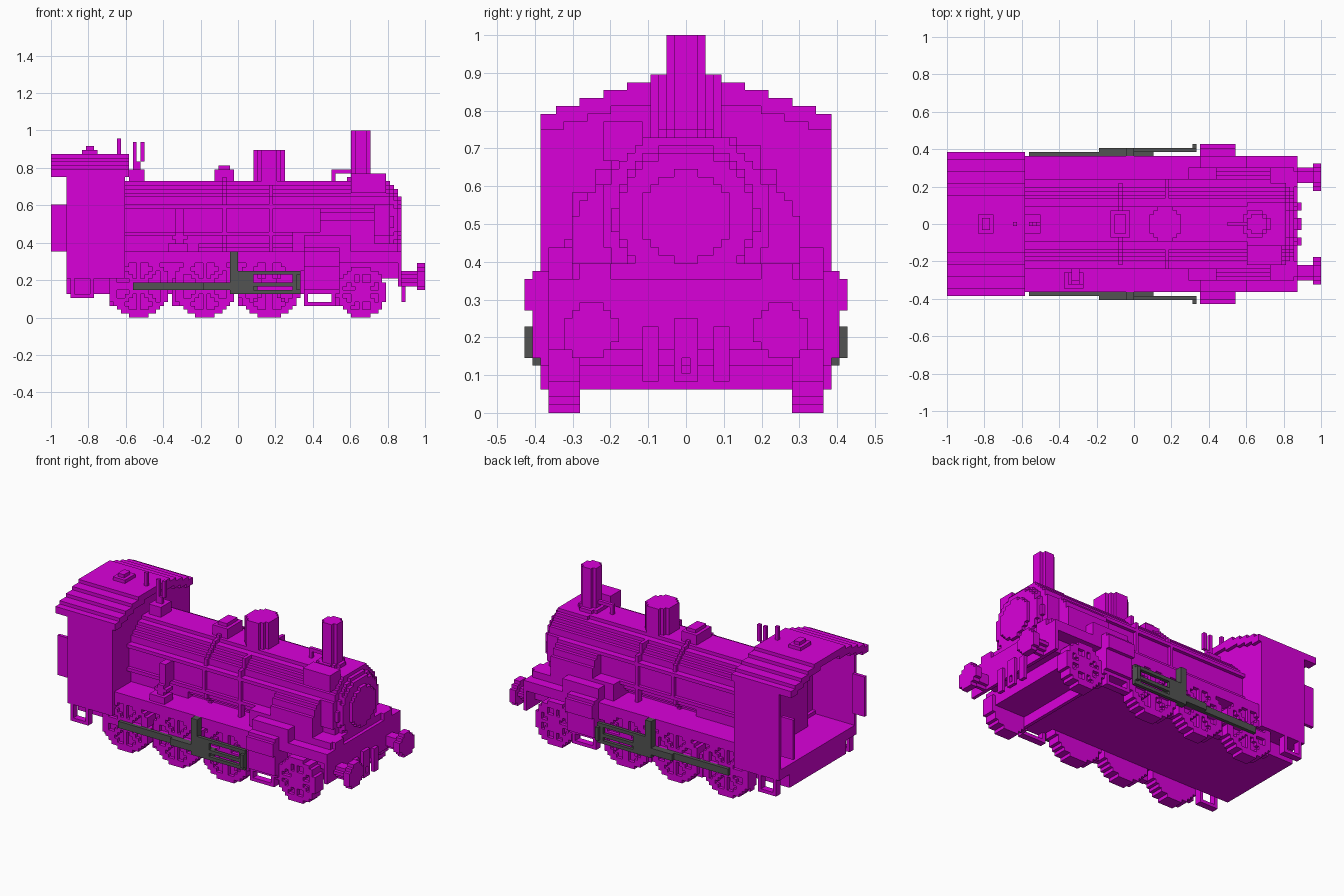
import bpy, bmesh, math
from itertools import product

N = 48  # grid cells per unit

if "Cube" in bpy.data.objects:
    bpy.data.objects.remove(bpy.data.objects["Cube"])


def material(name, rgb):
    m = bpy.data.materials.new(name)
    m.use_nodes = True
    m.diffuse_color = (*rgb, 1)
    m.node_tree.nodes["Principled BSDF"].inputs["Base Color"].default_value = (*rgb, 1)
    return m


MAGENTA = material("magenta_paint", (0.7, 0, 0.7))
GREY = material("dark_grey_metal", (0.085, 0.088, 0.085))


def span(a, b, shift=0):
    lo = round(a * N + shift)
    return range(lo, max(lo + 1, round(b * N + shift)))


def center(c):
    return ((c[0] + .5) / N, c[1] / N, (c[2] + .5) / N)


def box(x0, x1, y0, y1, z0, z1, keep=None):
    """Cells of a block, optionally only those whose centre passes the rule."""
    cells = set(product(span(x0, x1), span(y0, y1, .5), span(z0, z1)))
    return {c for c in cells if keep(*center(c))} if keep else cells


def mid(x0, x1, w, z0, z1):
    """Block centred on the long axis with half width w."""
    return box(x0, x1, -w, w, z0, z1)


def drum_x(x0, x1, cy, cz, r):
    return box(x0, x1, cy - r - .03, cy + r + .03, cz - r - .03, cz + r + .03,
               lambda x, y, z: math.hypot(y - cy, z - cz) < r)


def drum_z(cx, r, z0, z1):
    return box(cx - r - .03, cx + r + .03, -r - .03, r + .03, z0, z1,
               lambda x, y, z: math.hypot(x - cx, y) < r)


def both(cells):
    return cells | {(i, -j, k) for i, j, k in cells}


def part(name, cells, mat=MAGENTA):
    """Make the outer skin of a set of cells, with flat areas merged."""
    bm, verts = bmesh.new(), {}

    def vert(p):
        if p not in verts:
            verts[p] = bm.verts.new((p[0] / N, (p[1] - .5) / N, p[2] / N))
        return verts[p]

    for c in sorted(cells):
        for axis, side in product(range(3), (0, 1)):
            n = list(c)
            n[axis] += 1 if side else -1
            if tuple(n) in cells:
                continue
            u, v = (axis + 1) % 3, (axis + 2) % 3
            quad = []
            for a, b in ((0, 0), (1, 0), (1, 1), (0, 1)):
                p = list(c)
                p[axis] += side
                p[u] += a
                p[v] += b
                quad.append(vert(tuple(p)))
            bm.faces.new(quad if side else quad[::-1])
    bmesh.ops.dissolve_limit(bm, angle_limit=.01, verts=bm.verts[:], edges=bm.edges[:])
    mesh = bpy.data.meshes.new(name)
    bm.to_mesh(mesh)
    bm.free()
    mesh.materials.append(mat)
    ob = bpy.data.objects.new(name, mesh)
    bpy.context.collection.objects.link(ob)


# Underframe and running board
part("main_frame", mid(-.61, .78, .28, .125, .33) | mid(-.92, -.61, .28, .125, .25)
     | mid(.78, .86, .28, .21, .33))
part("running_board", mid(-.61, .87, .365, .29, .35))
part("cross_bar", mid(.54, .56, .285, .06, .125))


# Spoked wheels, each with a brake block behind it
def wheel(cx, r):
    def rule(x, y, z):
        dx, dz = x - cx, z - r
        d = math.hypot(dx, dz)
        spoke = min(abs(dx * math.sin(a) - dz * math.cos(a))
                    for a in (i * math.pi / 4 for i in range(4)))
        rim = d > r - .04 or d < .05 or spoke < .013
        return d < r and (rim or y < .34)
    return both(box(cx - r, cx + r, .285, .365, 0, 2 * r, rule))


for name, cx, r in (("rear", -.53, .167), ("middle", -.177, .167),
                    ("drive", .167, .167), ("leading", .66, .135)):
    part(name + "_wheels", wheel(cx, r))
    part(name + "_brakes", both(box(cx - r, cx - r + .04, .3, .345, .06, .2)))

# Boiler, band, rails and pipes
CZ = .52
part("boiler", drum_x(-.61, .62, 0, CZ, .222) - mid(-.61, .62, .3, .73, .76))
part("boiler_band", drum_x(-.085, -.065, 0, CZ, .24) - mid(-.1, 0, .3, .74, .78))
part("handrails", both(box(-.61, .6, .215, .235, .585, .605)))
part("lower_pipes", both(box(-.61, .35, .215, .235, .44, .46)))
part("sand_pipes", both(box(.17, .19, .14, .2, .64, .7) | box(.17, .19, .2, .235, .35, .65)))
part("firebox", mid(-.61, -.2, .2, .33, .5))

# Smokebox and stepped round door
part("smokebox", drum_x(.6, .81, 0, CZ, .225) - mid(.6, .81, .3, .73, .76))
part("smokebox_door", drum_x(.8, .83, 0, CZ, .19) | drum_x(.82, .85, 0, CZ, .175)
     | drum_x(.84, .865, 0, CZ, .12))
part("door_handle", mid(.86, .88, .04, .51, .53) | mid(.86, .88, .012, .49, .555))
part("smokebox_saddle", mid(.5, .85, .3, .33, .4))
part("preheater", box(.6, .79, -.21, -.11, .66, .775))


# Sloping covers beside the smokebox
def slope(x, y, z):
    return abs(y) < .31 - max(0, z - .49) * .6 and (z < .46 or x > .44)


part("side_covers", both(box(.3, .73, .15, .32, .35, .6, slope)))
part("cover_bases", both(box(.36, .6, .27, .365, .35, .43)))

# Chimney, dome and boiler top fittings
part("chimney", drum_z(.656, .058, .7, 1))
part("chimney_base", drum_z(.656, .075, .7, .76))
part("chimney_bracket", mid(.49, .62, .012, .78, .8) | mid(.49, .51, .012, .72, .8))
part("steam_dome", drum_z(.167, .09, .7, .9))
part("sand_box", mid(-.12, -.03, .08, .7, .8) | mid(-.105, -.045, .05, .79, .82))
part("safety_valves", mid(-.59, -.49, .06, .7, .8) | mid(-.565, -.515, .012, .8, .84)
     | mid(-.57, -.55, .012, .83, .94) | mid(-.525, -.505, .012, .83, .94))
part("whistle", mid(-.655, -.635, .012, .86, .96))


# Cab with open back
def roof_height(y):
    return .88 - .7 * y * y


part("cab_roof", box(-1, -.59, -.385, .385, .74, .9,
                     lambda x, y, z: roof_height(y) - .05 < z < roof_height(y) and z > .75))
part("cab_side_walls", both(box(-.92, -.61, .365, .385, .24, .77)))
part("cab_front_wall", box(-.635, -.61, -.385, .385, .24, .88,
                           lambda x, y, z: z < roof_height(y)))
part("cab_floor", mid(-.92, -.61, .385, .2, .27))
part("cab_backhead", drum_x(-.7, -.63, 0, CZ, .2) | mid(-.7, -.63, .2, .26, .52))
part("cab_gates", both(box(-1, -.92, .34, .365, .35, .6)))
part("roof_vent", mid(-.84, -.76, .06, .87, .9) | mid(-.82, -.78, .04, .89, .92))


# Open step frames hung under the body
def hoop(x0, x1, z0, z1):
    ring = box(x0, x1, .345, .385, z0, z1) - box(x0 + .021, x1 - .021, .345, .385, z0 + .021, z1)
    return both(ring)


part("cab_steps", hoop(-.9, -.77, .11, .24))
part("cylinder_drains", hoop(.36, .53, .065, .14))

# Cylinders
part("cylinders", both(box(.36, .545, .28, .385, .125, .3) | box(.36, .545, .38, .405, .15, .3)))
part("valve_chests", both(box(.36, .545, .36, .425, .27, .37)
                          - box(.36, .545, .405, .425, .35, .37)))
part("guide_hangers", both(box(.28, .36, .28, .365, .25, .31)))

# Rods and crosshead guides
part("coupling_rods", both(box(-.57, .1, .365, .385, .145, .187)), GREY)
guides = box(-.03, .34, .385, .41, .125, .25) - box(.08, .3, .385, .41, .145, .225)
guides |= box(.08, .3, .385, .41, .165, .187) | box(.32, .34, .4, .43, .145, .225)
guides |= box(-.04, -.01, .365, .405, .125, .355) | box(-.18, .0, .385, .41, .145, .187)
part("crosshead_guides", both(guides), GREY)

# Pump on the right running board
part("pump", box(-.37, -.27, -.34, -.25, .35, .39) | box(-.34, -.29, -.32, -.26, .35, .46)
     | box(-.325, -.3, -.3, -.22, .45, .58) | box(-.36, -.27, -.32, -.26, .41, .44))

# Front beam, buffers, lamps and coupling
part("buffer_beam", mid(.85, .875, .365, .17, .31))
part("front_step", mid(.79, .85, .365, .31, .36))
part("lamps", both(box(.8, .87, .2, .285, .31, .39)))
part("buffer_stems", both(drum_x(.87, .965, .255, .215, .04)))
part("buffer_heads", both(drum_x(.96, 1, .255, .215, .073)))
part("rail_guards", both(box(.87, .89, .08, .125, .08, .22)))
part("coupling_hook", mid(.87, .9, .03, .16, .25)
     | (mid(.87, .89, .03, .08, .17) - mid(.87, .89, .012, .105, .145)))
